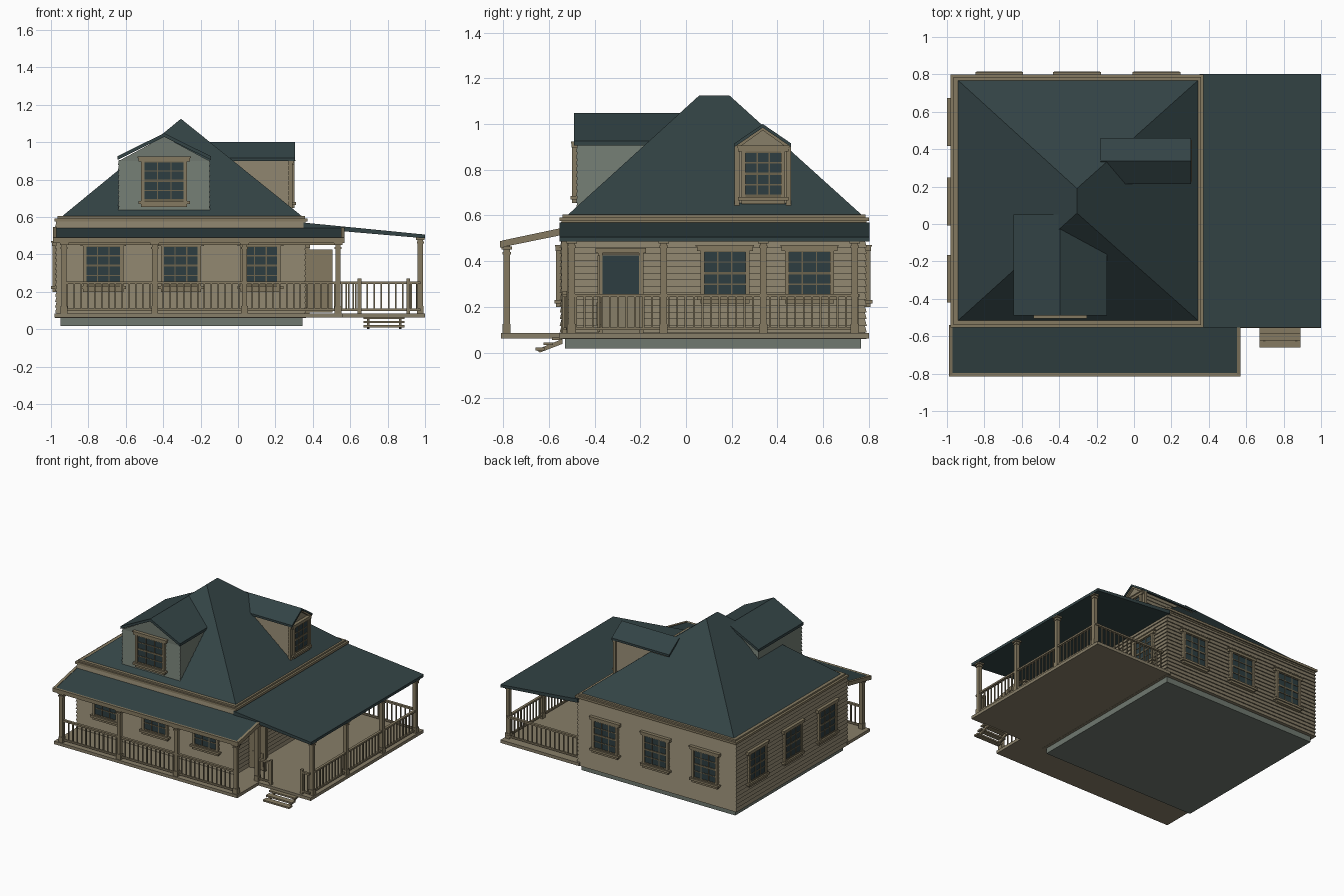
import bpy, bmesh, math
from mathutils import Matrix, Vector

if "Cube" in bpy.data.objects:
    bpy.data.objects.remove(bpy.data.objects["Cube"])

def material(name, col):
    m = bpy.data.materials.new(name)
    m.diffuse_color = (*col, 1)
    m.use_nodes = True
    m.node_tree.nodes["Principled BSDF"].inputs["Base Color"].default_value = m.diffuse_color
    return m

WALL = material("tan siding", (.245, .21, .14))
TRIM = material("brown trim", (.235, .195, .12))
ROOF = material("teal roof", (.033, .057, .06))
GLASS = material("dark glass", (.026, .047, .053))
GREY = material("grey green", (.16, .19, .16))
MUNTIN = material("dark muntin", (.15, .125, .075))

class Part:
    """Collects simple solids into one mesh object."""
    def __init__(self, name, *mats):
        self.name, self.mats, self.bm = name, mats, bmesh.new()

    def box(self, x0, x1, y0, y1, z0, z1, mi=0):
        m = Matrix.Translation(((x0+x1)/2, (y0+y1)/2, (z0+z1)/2)) @ Matrix.Diagonal((x1-x0, y1-y0, z1-z0, 1))
        vs = bmesh.ops.create_cube(self.bm, size=1, matrix=m)["verts"]
        for f in {f for v in vs for f in v.link_faces}:
            f.material_index = mi

    def prism(self, pts, axis, a, b, mi=0):
        def p(u, z, t):
            return (t, u, z) if axis == "x" else (u, t, z)
        A = [self.bm.verts.new(p(u, z, a)) for u, z in pts]
        B = [self.bm.verts.new(p(u, z, b)) for u, z in pts]
        n = len(pts)
        fs = [self.bm.faces.new(A), self.bm.faces.new(B[::-1])]
        fs += [self.bm.faces.new((A[i], A[(i+1) % n], B[(i+1) % n], B[i])) for i in range(n)]
        for f in fs:
            f.material_index = mi

    def siding(self, x0, x1, y0, y1, z0, z1, rows, out=.008):
        # overlapping boards: each row leans out at its bottom edge
        rings = []
        for k in range(rows):
            for e, z in ((out, z0+(z1-z0)*k/rows), (0, z0+(z1-z0)*(k+1)/rows)):
                rings.append([self.bm.verts.new(c) for c in (
                    (x0-e, y0-e, z), (x1+e, y0-e, z), (x1+e, y1+e, z), (x0-e, y1+e, z))])
        for r, s in zip(rings, rings[1:]):
            for i in range(4):
                self.bm.faces.new((r[i], r[(i+1) % 4], s[(i+1) % 4], s[i]))
        self.bm.faces.new(rings[0][::-1])
        self.bm.faces.new(rings[-1])

    def done(self, matrix=None):
        bmesh.ops.recalc_face_normals(self.bm, faces=self.bm.faces)
        me = bpy.data.meshes.new(self.name)
        self.bm.to_mesh(me)
        self.bm.free()
        for m in self.mats:
            me.materials.append(m)
        ob = bpy.data.objects.new(self.name, me)
        bpy.context.collection.objects.link(ob)
        if matrix:
            ob.matrix_world = matrix
        return ob

def place(x, y, deg):
    return Matrix.Translation((x, y, 0)) @ Matrix.Rotation(math.radians(deg), 4, "Z")

def window(name, x, y, deg, w, z0, z1):
    p, h = Part(name, TRIM, GLASS, MUNTIN), w/2
    p.box(-h, h, -.01, .01, z0, z1, 1)
    for s in (-1, 1):
        c = s*(h+.006)
        p.box(c-.009, c+.009, -.018, .01, z0-.01, z1+.01)
    p.box(-h-.03, h+.03, -.02, .01, z1, z1+.022)
    p.box(-h-.035, h+.035, -.024, .01, z1+.018, z1+.026)
    p.box(-h-.03, h+.03, -.026, .01, z0-.02, z0-.004)
    p.box(-h-.015, h+.015, -.018, .01, z0-.036, z0-.018)
    for i in (1, 2):
        c = -h+w*i/3
        p.box(c-.003, c+.003, -.014, .0, z0, z1, 2)
    for i in range(5):
        c, t = z0+(z1-z0)*i/4, .006 if i in (0, 2, 4) else .003
        p.box(-h, h, -.014, .0, c-t, c+t, 2)
    p.done(place(x, y, deg))

# foundation, walls, eave trim
p = Part("foundation", GREY)
p.box(-.95, .345, -.53, .765, .018, .062)
p.done()
p = Part("house_walls", WALL)
p.siding(-.97, .357, -.545, .783, .06, .575, 18)
p.done()
p = Part("eave_trim", TRIM)
p.box(-.972, .362, -.545, .79, .565, .58)
p.box(-.982, .372, -.553, .80, .575, .592)
p.box(-.965, .357, -.54, .785, .59, .604)
p.done()

# hipped main roof
p = Part("main_roof", ROOF)
c = [p.bm.verts.new(v) for v in ((-.945, -.52, .6), (.347, -.52, .6), (.347, .772, .6), (-.945, .772, .6),
                                 (-.305, .058, 1.125), (-.305, .19, 1.125))]
for f in ((0, 1, 4), (1, 2, 5, 4), (2, 3, 5), (3, 0, 4, 5), (3, 2, 1, 0)):
    p.bm.faces.new([c[i] for i in f])
p.done()

# dormers
def gable(c, h, ze, zr, t):
    return [(c-h, ze), (c, zr), (c+h, ze), (c+h, ze-t), (c, zr-t), (c-h, ze-t)]

p = Part("front_dormer_walls", GREY)
p.siding(-.637, -.153, -.476, .04, .63, .905, 10, .005)
p.prism([(-.637, .9), (-.395, 1.03), (-.153, .9)], "y", -.478, .04)
p.done()
p = Part("front_dormer_roof", ROOF)
p.prism(gable(-.395, .25, .925, 1.048, .02), "y", -.49, .05)
p.done()
p = Part("side_dormer_walls", WALL)
p.siding(-.15, .28, .225, .447, .63, .9, 10, .005)
p.prism([(.225, .89), (.336, .985), (.447, .89)], "x", -.15, .283)
p.done()
p = Part("side_dormer_trim", TRIM)
for y in (.213, .437):
    p.box(.27, .292, y, y+.022, .63, .9)
p.prism(gable(.336, .122, .903, .99, .018), "x", .275, .298)
p.done()
p = Part("side_dormer_roof", ROOF)
p.prism(gable(.336, .123, .916, 1.0, .016), "x", -.18, .305)
p.done()

# windows
for i, x in enumerate((-.72, -.305, .12)):
    window(f"front_window_{i+1}", x, -.55, 0, .185, .235, .445)
    window(f"back_window_{i+1}", x, .79, 180, .185, .235, .445)
for i, y in enumerate((.545, .12, -.292)):
    window(f"left_window_{i+1}", -.975, y, -90, .185, .235, .445)
for i, y in enumerate((.17, .54)):
    window(f"right_window_{i+1}", .362, y, 90, .185, .25, .445)
window("front_dormer_window", -.395, -.48, 0, .215, .69, .897)
window("side_dormer_window", .283, .338, 90, .16, .685, .88)

# doorway and the open door leaf
p = Part("doorway", TRIM, GLASS, WALL)
p.box(-.085, .085, -.01, .01, .085, .43, 2)
p.box(-.08, .08, -.014, .0, .25, .425, 1)
for s in (-1, 1):
    p.box(s*.09-.01, s*.09+.01, -.02, .01, .085, .44)
p.box(-.11, .11, -.024, .01, .435, .458)
p.done(place(.362, -.285, 90))
p = Part("open_door", TRIM)
p.box(.37, .505, -.388, -.376, .09, .425)
p.box(.39, .485, -.392, -.372, .12, .22)
p.done()

# porch floors
p = Part("porch_floor", WALL)
p.box(-.98, .56, -.81, -.54, .062, .085)
p.box(.34, 1, -.555, .8, .062, .085)
p.done()

# porch roofs
p = Part("front_porch_roof", ROOF, TRIM)
def slope(d):
    return [(-.805, .487+d), (-.54, .543+d), (-.54, .518-d), (-.805, .464-d)]
p.prism(slope(0), "x", -.98, .56)
for x in (-.99, .55):
    p.prism(slope(.003), "x", x, x+.02, 1)
p.box(-.99, .57, -.815, -.797, .46, .489, 1)
p.box(-.95, .55, -.795, -.77, .45, .468, 1)
p.done()
p = Part("side_porch_roof", ROOF)
p.prism([(.35, .57), (1, .506), (1, .486), (.35, .542)], "y", -.553, .803)
p.done()

# posts with base and cap
def post(name, x, y, top):
    p = Part(name, TRIM)
    for r, a, b in ((.014, .08, top), (.018, .085, .125), (.019, top-.035, top-.025), (.023, top-.015, top)):
        p.box(x-r, x+r, y-r, y+r, a, b)
    p.done()

for i, x in enumerate((-.93, -.445, .035, .535)):
    post(f"front_post_{i+1}", x, -.785, .465)
for i, y in enumerate((-.5, -.098, .338, .738)):
    post(f"side_post_{i+1}", .975, y, .493)
post("corner_post", .535, -.53, .525)

# railings
def railing(name, a, b):
    a, b = Vector(a), Vector(b)
    d = b-a
    L, p = d.length, Part(name, TRIM)
    p.box(0, L, -.01, .01, .243, .256)
    p.box(0, L, -.007, .007, .098, .11)
    n = max(2, round(L/.037))
    for i in range(n):
        x = L*(i+.5)/n
        p.box(x-.004, x+.004, -.004, .004, .105, .245)
    p.done(place(a.x, a.y, math.degrees(math.atan2(d.y, d.x))))

railing("front_railing", (-.93, -.785), (.535, -.785))
railing("side_railing", (.975, -.5), (.975, .755))
railing("back_railing", (.37, .75), (.975, .75))
railing("step_railing_left", (.535, -.53), (.65, -.53))
railing("step_railing_right", (.91, -.53), (.975, -.53))
p = Part("step_newels", TRIM)
for x in (.65, .91):
    p.box(x-.01, x+.01, -.54, -.52, .08, .27)
p.done()

# entry steps
p = Part("entry_steps", TRIM)
for k in range(3):
    y, z = -.545-.036*k, .066-.022*k
    p.box(.67, .89, y-.042, y, z-.012, z)
for x in (.69, .86):
    p.prism([(-.54, .06), (-.655, .012), (-.64, 0), (-.54, .038)], "x", x, x+.014)
p.done()
